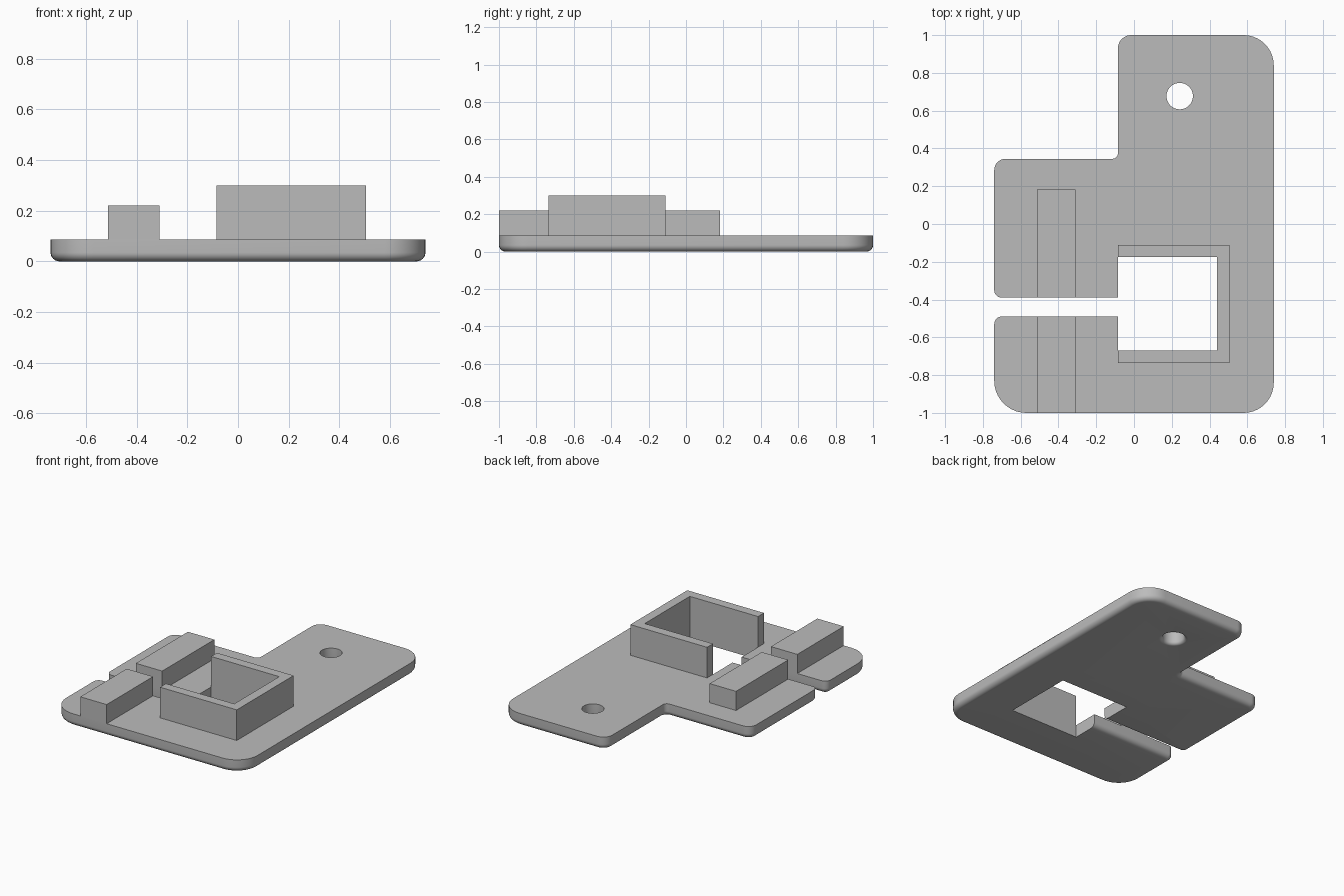
import bpy
import bmesh
from math import cos, sin, pi, radians
from mathutils import Vector

cube = bpy.data.objects.get("Cube")
if cube:
    bpy.data.objects.remove(cube, do_unlink=True)

THICK = 0.087
FILLET = 0.035

grey = bpy.data.materials.new("plain grey")
grey.use_nodes = True
grey.diffuse_color = (0.5, 0.5, 0.5, 1)
grey.node_tree.nodes["Principled BSDF"].inputs["Base Color"].default_value = (0.5, 0.5, 0.5, 1)


def add_object(name, bm):
    bmesh.ops.recalc_face_normals(bm, faces=bm.faces)
    mesh = bpy.data.meshes.new(name)
    bm.to_mesh(mesh)
    bm.free()
    mesh.materials.append(grey)
    obj = bpy.data.objects.new(name, mesh)
    bpy.context.collection.objects.link(obj)
    return obj


def prism(name, points, z0, z1):
    bm = bmesh.new()
    base = bm.faces.new([bm.verts.new((x, y, z0)) for x, y in points])
    top = bmesh.ops.extrude_face_region(bm, geom=[base])["geom"]
    bmesh.ops.translate(bm, vec=(0, 0, z1 - z0),
                        verts=[v for v in top if isinstance(v, bmesh.types.BMVert)])
    # extruding a lone face keeps the base, so the prism is closed
    return add_object(name, bm)


# Plate outline, counter-clockwise: x, y, corner radius
OUTLINE = [
    (-0.74, -1, 0.17), (0.74, -1, 0.16), (0.74, 1, 0.16), (-0.085, 1, 0.07),
    (-0.085, 0.345, 0.03), (-0.74, 0.345, 0.06), (-0.74, -0.39, 0.04),
    (-0.085, -0.39, 0), (-0.085, -0.175, 0), (0.44, -0.175, 0),
    (0.44, -0.67, 0), (-0.085, -0.67, 0), (-0.085, -0.49, 0), (-0.74, -0.49, 0.04),
]


def outline_ring(inset):
    """Outline shrunk by inset; the window edges stay in place."""
    ring = []
    count = len(OUTLINE)
    for i, (x, y, r) in enumerate(OUTLINE):
        here = Vector((x, y))
        before = OUTLINE[i - 1]
        after = OUTLINE[(i + 1) % count]
        d_in = (here - Vector(before[:2])).normalized()
        d_out = (Vector(after[:2]) - here).normalized()
        for d, a, b in ((d_in, before[2], r), (d_out, r, after[2])):
            if a or b:
                here = here + Vector((-d.y, d.x)) * inset
        if not r:
            ring.append(here)
            continue
        r += -inset if d_in.cross(d_out) > 0 else inset
        centre = here - d_in * r + d_out * r
        for k in range(11):
            t = k / 10 * pi / 2
            ring.append(centre - d_out * r * cos(t) + d_in * r * sin(t))
    return ring


def hole_ring(inset):
    return [Vector((0.242 + (0.07 + inset) * cos(k * pi / 24),
                    0.677 + (0.07 + inset) * sin(k * pi / 24))) for k in range(48)]


def fillet_wall(bm, ring_at, radius):
    """Wall with a rounded lower edge; returns its bottom and top edge loops."""
    levels = [(radius * (1 - cos(a)), radius * (1 - sin(a)))
              for a in (k / 8 * pi / 2 for k in range(8, -1, -1))]
    levels.append((0, THICK))
    rows = [[bm.verts.new((p.x, p.y, z)) for p in ring_at(inset)] for inset, z in levels]
    n = len(rows[0])
    for low, high in zip(rows, rows[1:]):
        for i in range(n):
            j = (i + 1) % n
            bm.faces.new((low[i], low[j], high[j], high[i]))
    return [[bm.edges.get((row[i], row[(i + 1) % n])) for i in range(n)]
            for row in (rows[0], rows[-1])]


# Base plate with slot, window and round hole
bm = bmesh.new()
outer = fillet_wall(bm, outline_ring, FILLET)
hole = fillet_wall(bm, hole_ring, 0.022)
for rim, bore in zip(outer, hole):
    bmesh.ops.triangle_fill(bm, edges=rim + bore, use_beauty=True, normal=(0, 0, 1))
plate = add_object("base_plate", bm)
bpy.ops.object.select_all(action='DESELECT')
plate.select_set(True)
bpy.context.view_layer.objects.active = plate
bpy.ops.object.shade_smooth_by_angle(angle=radians(35))

# Three-sided wall around the window, open toward the slot
prism("window_wall", [(-0.085, -0.735), (0.505, -0.735), (0.505, -0.11), (-0.085, -0.11),
                      (-0.085, -0.175), (0.44, -0.175), (0.44, -0.67), (-0.085, -0.67)],
      THICK, 0.3)

# Raised rail, split by the slot
for name, y0, y1 in (("front_rail", -1, -0.49), ("back_rail", -0.39, 0.183)):
    prism(name, [(-0.513, y0), (-0.31, y0), (-0.31, y1), (-0.513, y1)], THICK, 0.22)
